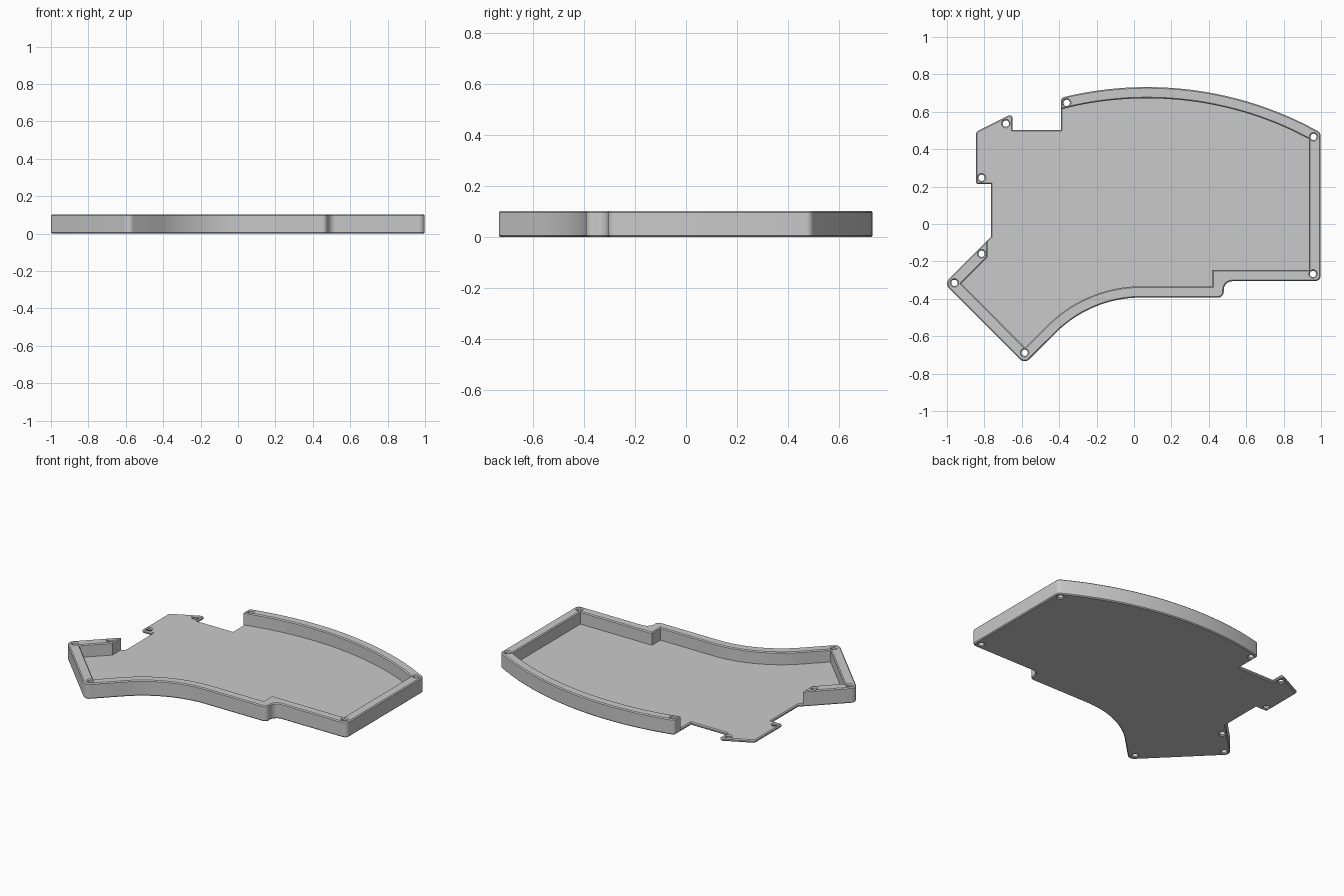
import bpy
import bmesh
from math import sin, cos, tan, asin, radians
from mathutils import Vector

if "Cube" in bpy.data.objects:
    bpy.data.objects.remove(bpy.data.objects["Cube"], do_unlink=True)

FLOOR, TOP, CHAMFER, WALL = 0.02, 0.102, 0.006, 0.06

grey = bpy.data.materials.new("light grey")
grey.use_nodes = True
grey.diffuse_color = (0.59, 0.59, 0.59, 1)
grey.node_tree.nodes["Principled BSDF"].inputs["Base Color"].default_value = grey.diffuse_color


def arc(cx, cy, r, a0, a1, n):
    """Points on an arc, angles measured clockwise from +y."""
    angles = [a0 + (a1 - a0) * i / n for i in range(n + 1)]
    return [(cx + r * sin(a), cy + r * cos(a)) for a in angles]


def rounded(points, steps=6):
    """Replace each (x, y, radius) corner with a fillet."""
    out = []
    for i, p in enumerate(points):
        c = Vector(p[:2])
        if len(p) == 2:
            out.append(c)
            continue
        u = (Vector(points[i - 1][:2]) - c).normalized()
        v = (Vector(points[(i + 1) % len(points)][:2]) - c).normalized()
        half = u.angle(v) / 2
        centre = c + (u + v).normalized() * p[2] / sin(half)
        reach = p[2] / tan(half)
        start, end = c + u * reach - centre, c + v * reach - centre
        sweep = start.angle(end)
        for k in range(steps + 1):
            t = k / steps
            out.append(centre + (start * sin((1 - t) * sweep) + end * sin(t * sweep)) / sin(sweep))
    return out


def slab(name, outline, holes, z0, z1):
    """Chamfered slab from a filled flat outline with round holes."""
    curve = bpy.data.curves.new(name, "CURVE")
    curve.dimensions = "2D"
    curve.fill_mode = "BOTH"
    curve.extrude = (z1 - z0) / 2 - CHAMFER
    curve.bevel_depth = CHAMFER
    curve.bevel_resolution = 0
    curve.offset = -CHAMFER
    for loop in [outline] + [arc(x, y, 0.017, 0, radians(345), 23) for x, y in holes]:
        spline = curve.splines.new("POLY")
        spline.points.add(len(loop) - 1)
        for point, p in zip(spline.points, loop):
            point.co = (p[0], p[1], 0, 1)
        spline.use_cyclic_u = True
    curve.materials.append(grey)
    obj = bpy.data.objects.new(name, curve)
    obj.location.z = (z0 + z1) / 2
    bpy.context.collection.objects.link(obj)
    bpy.ops.object.select_all(action="DESELECT")
    obj.select_set(True)
    bpy.context.view_layer.objects.active = obj
    bpy.ops.object.convert(target="MESH")
    # Weld the caps to the sides
    obj = bpy.context.view_layer.objects.active
    bm = bmesh.new()
    bm.from_mesh(obj.data)
    bmesh.ops.remove_doubles(bm, verts=bm.verts, dist=0.00001)
    bmesh.ops.recalc_face_normals(bm, faces=bm.faces)
    bm.to_mesh(obj.data)
    bm.free()
    bpy.ops.object.shade_smooth_by_angle(angle=radians(30))


# Outer edge, clockwise from the back opening to the left-hand wing
back_arc = arc(0.07, -1.158, 1.89, asin(-0.41 / 1.89), asin(0.86 / 1.89), 40)
front_arc = arc(0.04, -1.043, 0.65, 0, radians(-45), 20)
outer = [(-0.39, 0.675, 0.02)] + back_arc + [
    (0.998, 0.489, 0.03), (0.998, -0.306, 0.03),
    (0.48, -0.306, 0.045), (0.48, -0.393, 0.03),
] + front_arc + [(-0.585, -0.748, 0.035), (-1.014, -0.318, 0.035)]

# Exposed tab, which belongs to the base only
tab = [
    (-0.765, -0.069), (-0.765, 0.213), (-0.845, 0.213, 0.012), (-0.845, 0.493, 0.02),
    (-0.65, 0.59, 0.014), (-0.65, 0.503), (-0.39, 0.503),
]

# Inner edge of the raised rim
inner_front = arc(0.04, -1.043, 0.65 + WALL, radians(-45), 0, 20)
inner_back = arc(0.07, -1.158, 1.89 - WALL, asin(0.865 / 1.83), asin(-0.46 / 1.83), 40)
inner = [
    (-0.783, -0.087), (-0.783, -0.178), (-0.924, -0.318), (-0.582, -0.661),
] + inner_front + [(0.418, -0.333), (0.418, -0.246), (0.935, -0.246)] + inner_back

rim_holes = [
    (-0.36, 0.648), (0.96, 0.466), (0.957, -0.267),
    (-0.585, -0.688), (-0.96, -0.315), (-0.815, -0.159),
]
tab_holes = [(-0.685, 0.537), (-0.815, 0.247)]

# The rim is sunk into the base so that the outer walls run flush
slab("base_plate", rounded(outer + tab), rim_holes + tab_holes, 0, FLOOR)
slab("rim_wall", rounded(outer + inner), rim_holes, 0.002, TOP)
